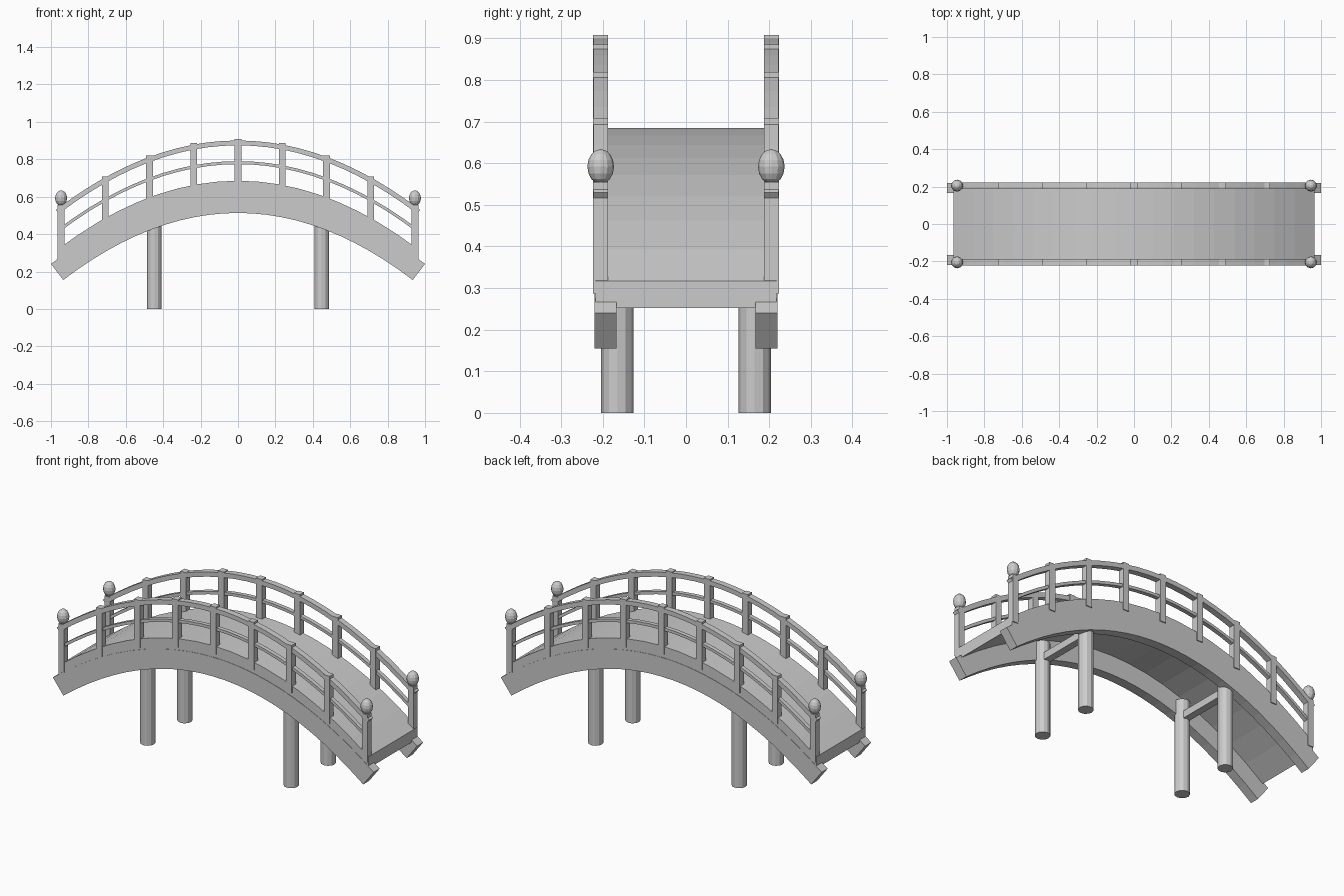
import bpy, bmesh, math
from mathutils import Matrix

if "Cube" in bpy.data.objects:
    bpy.data.objects.remove(bpy.data.objects["Cube"])

K = 0.395  # parabola drop shared by every arched part


def finish(name, bm):
    bmesh.ops.recalc_face_normals(bm, faces=bm.faces[:])
    me = bpy.data.meshes.new(name)
    bm.to_mesh(me)
    bm.free()
    ob = bpy.data.objects.new(name, me)
    bpy.context.collection.objects.link(ob)
    return ob


def arch(name, z0, half_len, thick, y0, y1, segs, square_cut=True):
    """Arched bar centred on z = z0 - K x^2, of given thickness, from y0 to y1."""
    bm = bmesh.new()
    rings = []
    for i in range(segs + 1):
        x = half_len * (2 * i / segs - 1)
        z = z0 - K * x * x
        a = math.atan(2 * K * x) if square_cut else 0.0
        dx, dz = math.sin(a) * thick / 2, math.cos(a) * thick / 2
        rings.append([bm.verts.new(p) for p in (
            (x - dx, y0, z - dz), (x - dx, y1, z - dz),
            (x + dx, y1, z + dz), (x + dx, y0, z + dz))])
    for a, b in zip(rings, rings[1:]):
        for j in range(4):
            k = (j + 1) % 4
            bm.faces.new((a[j], a[k], b[k], b[j]))
    bm.faces.new(rings[0])
    bm.faces.new(rings[-1])
    return finish(name, bm)


def box(name, x, y, z0, z1, sx, sy):
    bm = bmesh.new()
    bmesh.ops.create_cube(bm, size=1, matrix=Matrix.Translation((x, y, (z0 + z1) / 2))
                          @ Matrix.Diagonal((sx, sy, z1 - z0, 1)))
    return finish(name, bm)


# Deck slab
arch("deck", 0.6525, 0.965, 0.065, -0.218, 0.218, 18, square_cut=False)

for s, side in ((-1, "front"), (1, "back")):
    # Side beam under the deck and two rails
    arch(side + "_beam", 0.567, 0.967, 0.108, s * 0.167, s * 0.22, 24)
    arch(side + "_hand_rail", 0.8875, 0.966, 0.026, s * 0.188, s * 0.222, 24)
    arch(side + "_mid_rail", 0.782, 0.955, 0.016, s * 0.192, s * 0.216, 24)

    # Railing posts
    for i in range(-4, 5):
        x = i * 0.2365
        d = K * x * x
        box(side + "_post", x, s * 0.205, 0.64 - d, 0.908 - d, 0.036, 0.036)

    for t in (-1, 1):
        # Finial on each end post
        bm = bmesh.new()
        bmesh.ops.create_uvsphere(bm, u_segments=12, v_segments=8, radius=1,
                                  matrix=Matrix.Translation((t * 0.946, s * 0.205, 0.592))
                                  @ Matrix.Diagonal((0.032, 0.032, 0.042, 1)))
        finish(side + "_finial", bm)

        # Round support leg
        bm = bmesh.new()
        bmesh.ops.create_cone(bm, cap_ends=True, segments=12, radius1=0.039, radius2=0.039,
                              depth=0.52, matrix=Matrix.Translation((t * 0.447, s * 0.165, 0.26)))
        finish(side + "_leg", bm)

# Cross ties between each pair of legs
for t in (-1, 1):
    box("cross_tie", t * 0.447, 0, 0.41, 0.45, 0.04, 0.32)
